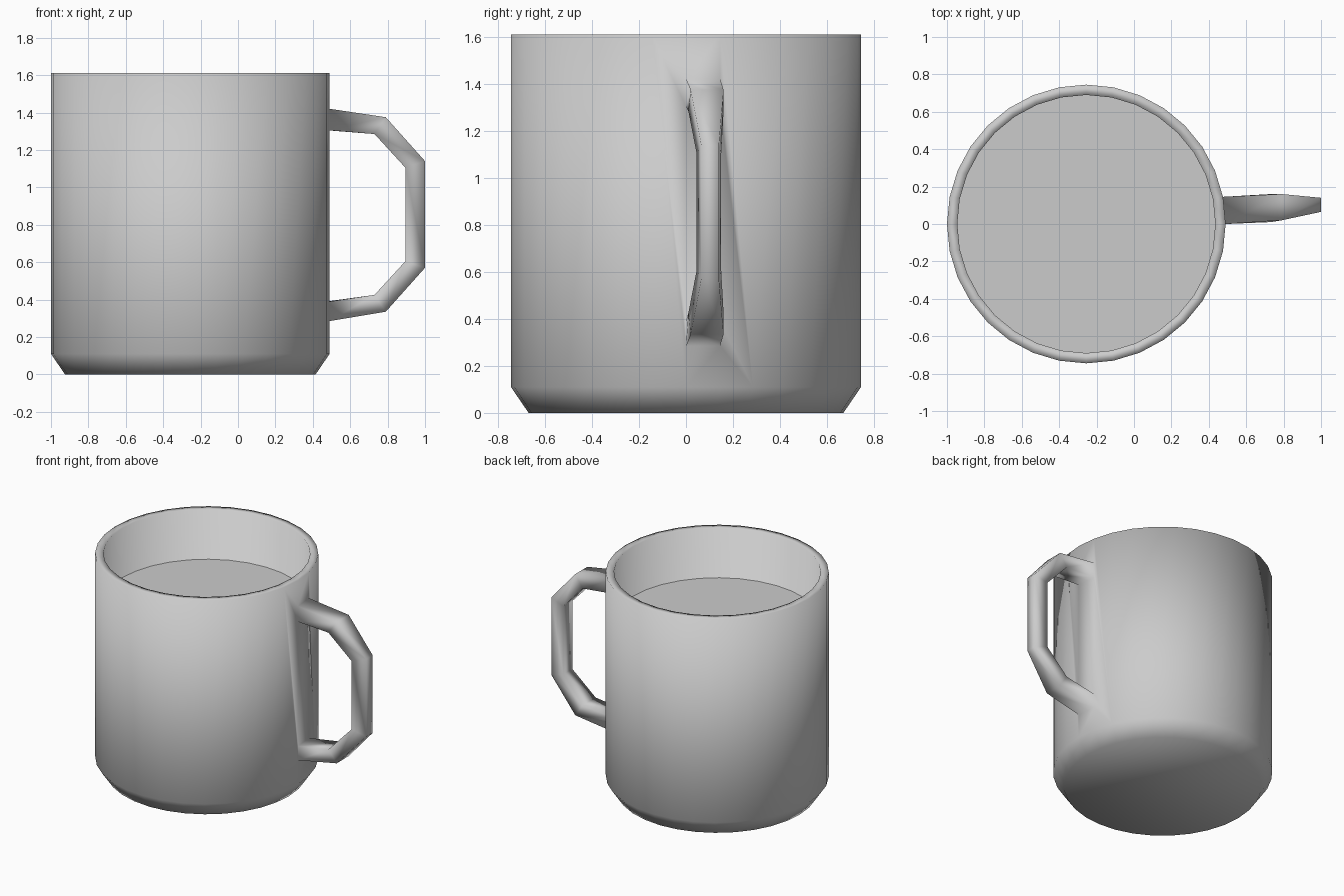
import bpy, bmesh, math

if "Cube" in bpy.data.objects:
    bpy.data.objects.remove(bpy.data.objects["Cube"])

SIDES = 32
CX = -0.255


def ring_point(r, i, z):
    a = 2 * math.pi * i / SIDES
    return (CX + r * math.cos(a), r * math.sin(a), z)


def finish(bm, name, smooth):
    bmesh.ops.recalc_face_normals(bm, faces=bm.faces[:])
    for f in bm.faces:
        f.smooth = smooth
    mesh = bpy.data.meshes.new(name)
    bm.to_mesh(mesh)
    bm.free()
    obj = bpy.data.objects.new(name, mesh)
    bpy.context.collection.objects.link(obj)
    return obj


# Mug body: profile (radius, z) from the base, over the rim, to the inner floor
bm = bmesh.new()
profile = [(0.67, 0), (0.745, 0.11), (0.745, 1.61), (0.69, 1.61), (0.69, 0.12)]
rings = [[bm.verts.new(ring_point(r, i, z)) for i in range(SIDES)] for r, z in profile]

# Extra wall points where the handle grows out of one side of the wall
seam_z = [0.285, 0.39, 1.305, 1.42]
seam = [[bm.verts.new(ring_point(0.745, i, z)) for z in seam_z] for i in (0, 1)]

for k in range(len(rings) - 1):
    lo, hi = rings[k], rings[k + 1]
    for i in range(SIDES):
        j = (i + 1) % SIDES
        if k != 1 or 1 < i < SIDES - 1:
            bm.faces.new((lo[i], lo[j], hi[j], hi[i]))
        elif i == 0:
            left = [lo[0]] + seam[0] + [hi[0]]
            right = [lo[1]] + seam[1] + [hi[1]]
            for n in (0, 2, 4):
                bm.faces.new((left[n], right[n], right[n + 1], left[n + 1]))
        elif i == 1:
            bm.faces.new([lo[1], lo[2], hi[2], hi[1]] + seam[1][::-1])
        else:
            bm.faces.new([lo[i], lo[0]] + seam[0] + [hi[0], hi[i]])
bm.faces.new(rings[0])
bm.faces.new(rings[-1])

# Handle: four-sided loops, each (outer x, z, y range), (inner x, z, y range)
bends = [
    ((0.79, 1.375, 0.02, 0.16), (0.73, 1.285, 0.01, 0.16)),
    ((1.00, 1.14, 0.065, 0.14), (0.895, 1.105, 0.045, 0.15)),
    ((1.00, 0.57, 0.065, 0.14), (0.895, 0.605, 0.045, 0.15)),
    ((0.79, 0.335, 0.02, 0.16), (0.73, 0.425, 0.01, 0.16)),
]
loops = [[seam[0][3], seam[1][3], seam[1][2], seam[0][2]]]
for (ox, oz, oa, ob), (ix, iz, ia, ib) in bends:
    loops.append([bm.verts.new(p) for p in
                  ((ox, oa, oz), (ox, ob, oz), (ix, ib, iz), (ix, ia, iz))])
loops.append([seam[0][0], seam[1][0], seam[1][1], seam[0][1]])
for a, b in zip(loops, loops[1:]):
    for i in range(4):
        j = (i + 1) % 4
        bm.faces.new((a[i], a[j], b[j], b[i]))
finish(bm, "mug_with_handle", True)

# Flat drink surface inside the mug
bm = bmesh.new()
bm.faces.new([bm.verts.new(ring_point(0.69, i, 1.245)) for i in range(SIDES)])
finish(bm, "drink_surface", False)
